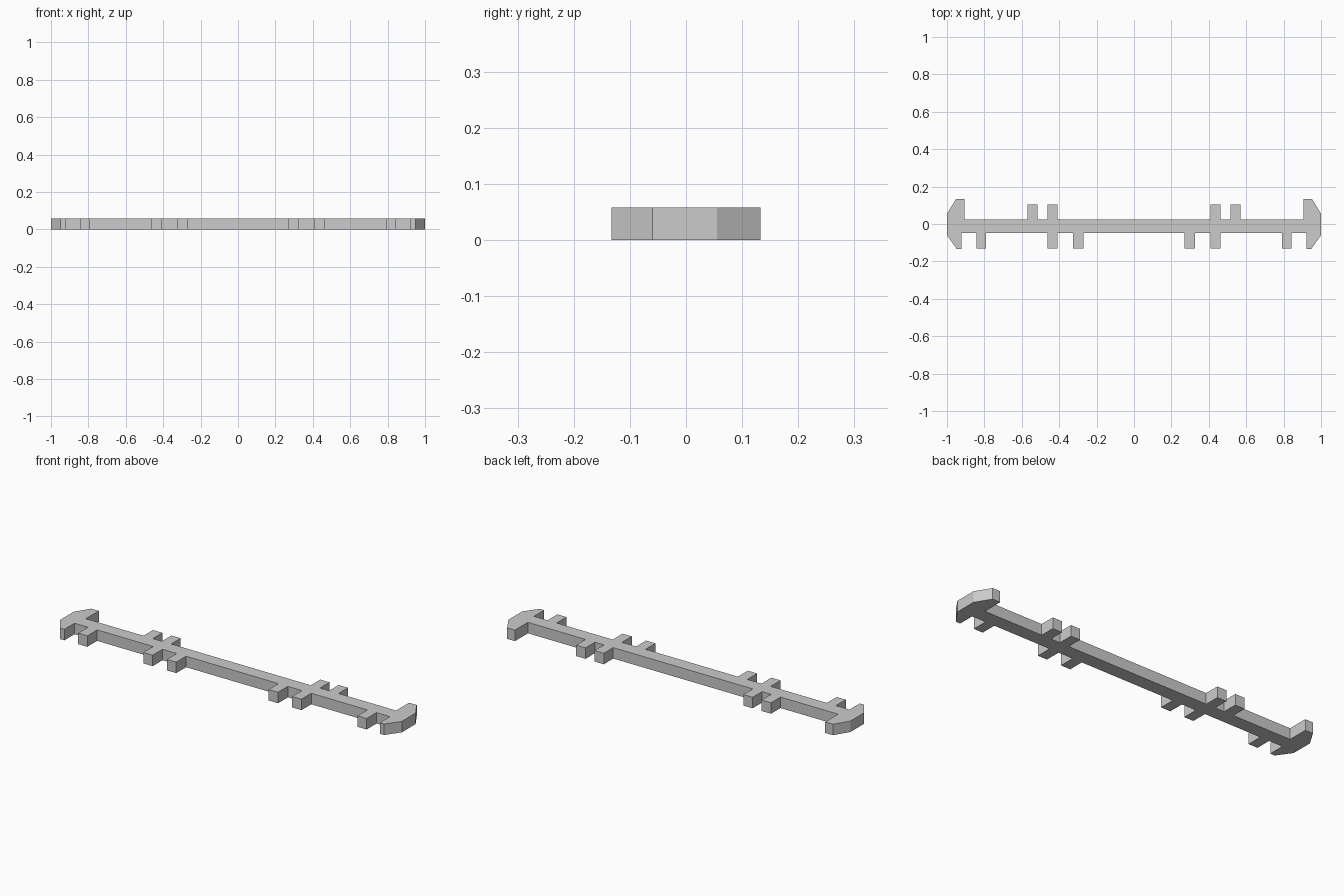
import bpy
import bmesh

cube = bpy.data.objects.get("Cube")
if cube:
    bpy.data.objects.remove(cube, do_unlink=True)

HEIGHT = 0.058
BACK, FRONT = 0.025, -0.048      # bar edges in y
END_X = 0.907                    # where the bar meets the end pieces

grey = bpy.data.materials.new("light_grey")
grey.use_nodes = True
colour = (0.6, 0.6, 0.6, 1)
grey.diffuse_color = colour
grey.node_tree.nodes["Principled BSDF"].inputs["Base Color"].default_value = colour


def prism(name, outline):
    """Extrude a flat outline up from the ground."""
    bm = bmesh.new()
    face = bm.faces.new([bm.verts.new((x, y, 0)) for x, y in outline])
    top = bmesh.ops.extrude_face_region(bm, geom=[face], use_keep_orig=True)
    verts = [v for v in top["geom"] if isinstance(v, bmesh.types.BMVert)]
    bmesh.ops.translate(bm, verts=verts, vec=(0, 0, HEIGHT))
    bmesh.ops.recalc_face_normals(bm, faces=bm.faces)
    mesh = bpy.data.meshes.new(name)
    bm.to_mesh(mesh)
    bm.free()
    mesh.materials.append(grey)
    obj = bpy.data.objects.new(name, mesh)
    bpy.context.collection.objects.link(obj)
    return obj


def rectangle(x0, x1, y0, y1):
    return [(x0, y0), (x1, y0), (x1, y1), (x0, y1)]


# Long central bar
prism("bar", rectangle(-END_X, END_X, FRONT, BACK))

# Chamfered hooked end piece, left side
end_outline = [(END_X, 0.133), (0.952, 0.133), (1, 0.055), (1, -0.06),
               (0.948, -0.133), (0.922, -0.133), (0.922, FRONT), (END_X, FRONT)]

# Teeth as (inner x, outer x) on each edge of the bar
back_teeth = [(0.408, 0.462), (0.515, 0.57)]
front_teeth = [(0.27, 0.325), (0.408, 0.462), (0.79, 0.843)]

for side, sign in (("left", 1), ("right", -1)):
    prism(f"{side}_end", [(sign * x, y) for x, y in end_outline])
    for i, (a, b) in enumerate(back_teeth, 1):
        prism(f"{side}_back_tooth_{i}", rectangle(sign * a, sign * b, BACK, 0.104))
    for i, (a, b) in enumerate(front_teeth, 1):
        prism(f"{side}_front_tooth_{i}", rectangle(sign * a, sign * b, -0.13, FRONT))
